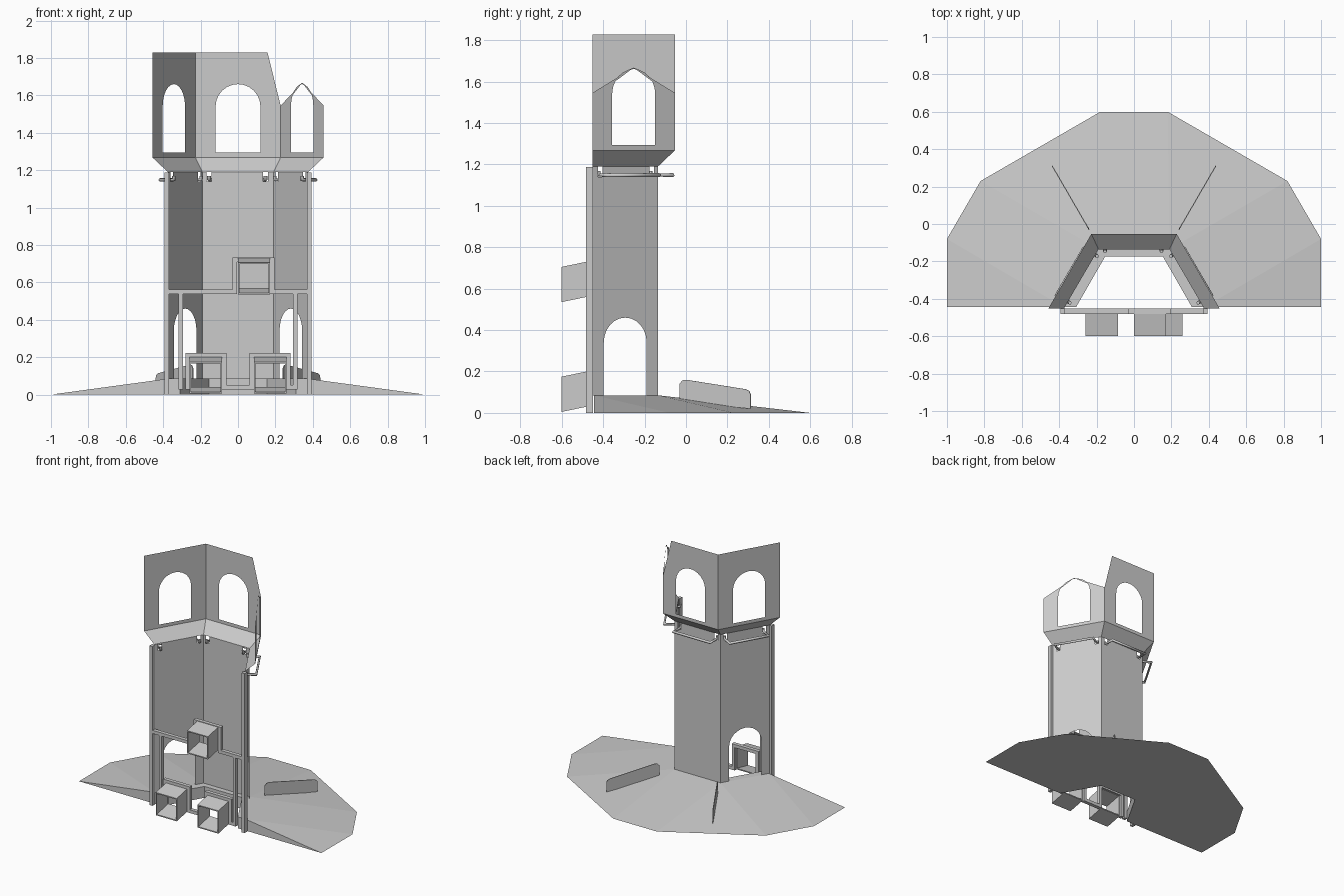
import bpy, bmesh, math
from mathutils import Vector

if "Cube" in bpy.data.objects:
    bpy.data.objects.remove(bpy.data.objects["Cube"])


def finish(name, bm, fix=True):
    if fix:
        bmesh.ops.recalc_face_normals(bm, faces=bm.faces)
    me = bpy.data.meshes.new(name)
    bm.to_mesh(me)
    bm.free()
    ob = bpy.data.objects.new(name, me)
    bpy.context.collection.objects.link(ob)
    return ob


def mesh(name, verts, faces):
    bm = bmesh.new()
    vs = [bm.verts.new(v) for v in verts]
    for f in faces:
        bm.faces.new([vs[i] for i in f])
    return finish(name, bm)


def panel(name, p0, p1, loops):
    """Thin upright sheet from p0 to p1; loops are (along, z) outlines and holes."""
    p0, p1 = Vector((*p0, 0)), Vector((*p1, 0))
    d = (p1 - p0).normalized()
    out = Vector((-d.y, d.x, 0))
    bm = bmesh.new()
    for loop in loops:
        vs = [bm.verts.new(p0 + d * s + Vector((0, 0, z))) for s, z in loop]
        for a, b in zip(vs, vs[1:] + vs[:1]):
            bm.edges.new((a, b))
    bmesh.ops.triangle_fill(bm, use_beauty=True, use_dissolve=False, edges=bm.edges[:])
    for f in bm.faces:
        f.normal_update()
        if f.normal.dot(out) < 0:
            f.normal_flip()
    return finish(name, bm, False)


def arch(mid, half, z0, z1):
    spring = z1 - half
    pts = [(mid - half, z0)]
    for i in range(13):
        a = math.pi - math.pi * i / 12
        pts.append((mid + half * math.cos(a), spring + half * math.sin(a)))
    return pts + [(mid + half, z0)]


def add_box(bm, x0, x1, y0, y1, z0, z1):
    m = bmesh.ops.create_cube(bm, size=1)["verts"]
    for v in m:
        v.co = Vector(((x0 + x1) / 2 + v.co.x * (x1 - x0),
                       (y0 + y1) / 2 + v.co.y * (y1 - y0),
                       (z0 + z1) / 2 + v.co.z * (z1 - z0)))


def bar_path(name, pts, w=0.024):
    """Square bars in the front plane along axis-aligned (x, z) points."""
    bm = bmesh.new()
    h = w / 2
    for (xa, za), (xb, zb) in zip(pts, pts[1:]):
        add_box(bm, min(xa, xb) - h, max(xa, xb) + h, -0.48, -0.452,
                max(0, min(za, zb) - h), max(za, zb) + h)
    return finish(name, bm)


def pipe(name, pts, r):
    cu = bpy.data.curves.new(name, "CURVE")
    cu.dimensions = "3D"
    cu.bevel_depth, cu.bevel_resolution, cu.use_fill_caps = r, 1, True
    sp = cu.splines.new("POLY")
    sp.points.add(len(pts) - 1)
    for p, c in zip(sp.points, pts):
        p.co = (*c, 1)
    ob = bpy.data.objects.new(name, cu)
    bpy.context.collection.objects.link(ob)


# Half-hexagon plans, left front to right front
LOW = [(-0.375, -0.452), (-0.19, -0.135), (0.19, -0.135), (0.375, -0.452)]
UP = [(-0.458, -0.452), (-0.228, -0.053), (0.228, -0.053), (0.458, -0.452)]
SIDES = ["left", "back", "right"]

# Ground skirt: sloped solid with an opening under the tower
inner = [(-0.31, -0.445), (-0.155, -0.175), (0.155, -0.175), (0.31, -0.445)]
base = [(-0.375, -0.445)] + LOW[1:3] + [(0.375, -0.445)]
rim = [(-1, -0.445), (-1, -0.08), (-0.82, 0.23), (-0.18, 0.6),
       (0.18, 0.6), (0.82, 0.23), (1, -0.08), (1, -0.445)]
verts = ([(x, y, 0) for x, y in rim] + [(x, y, 0.085) for x, y in base]
         + [(x, y, 0.085) for x, y in inner] + [(x, y, 0) for x, y in inner])
mesh("ground_skirt", verts, [
    (0, 1, 8), (1, 2, 8), (2, 9, 8), (2, 3, 9), (3, 4, 10, 9), (4, 5, 10),
    (5, 11, 10), (5, 6, 11), (6, 7, 11),
    (8, 9, 13, 12), (9, 10, 14, 13), (10, 11, 15, 14),
    (12, 13, 17, 16), (13, 14, 18, 17), (14, 15, 19, 18),
    (0, 8, 12, 16), (7, 19, 15, 11),
    (0, 16, 17, 2, 1), (2, 17, 3), (3, 17, 18, 4), (4, 18, 5), (5, 18, 19, 7, 6)])

# Lower tower walls with doors at the sides, and notches under the flare
for i, side in enumerate(SIDES):
    p0, p1 = LOW[i], LOW[i + 1]
    L = (Vector(p1) - Vector(p0)).length
    near, far = (0.043, L - 0.035) if i == 0 else (0.035, L - 0.043)
    bottom, seam, top = 0.085, 0.545, 1.19
    low = [(0, seam), (0, bottom)]
    if i != 1:
        low += arch(0.5 * L, 0.12, bottom, 0.46)
    low += [(L, bottom), (L, seam)]
    panel(side + "_lower_wall", p0, p1, [low])
    up = [(0, seam), (L, seam), (L, top)]
    for c in (far, near):
        up += [(c + 0.013, top), (c + 0.013, 1.14), (c - 0.013, 1.14), (c - 0.013, top)]
    panel(side + "_middle_wall", p0, p1, [up + [(0, top)]])

    # Rail looping out of the notches
    a, b = Vector((*p0, 0)), Vector((*p1, 0))
    d = (b - a).normalized()
    out = Vector((-d.y, d.x, 0))
    up_z = Vector((0, 0, 1.148))
    q0, q1 = a + d * near + up_z, a + d * far + up_z
    hook = Vector((0, 0, 0.02))
    pipe(side + "_rail", [q0 - out * 0.012 + hook, q0 - out * 0.012, q0 + out * 0.072,
                          q1 + out * 0.072, q1 - out * 0.012, q1 - out * 0.012 + hook], 0.01)

# Flare between the tower and its top storey
mesh("flared_collar", [(x, y, 1.19) for x, y in LOW] + [(x, y, 1.268) for x, y in UP],
     [(i, i + 1, i + 5, i + 4) for i in range(3)])

# Top storey with arched windows; the right side is broken away
L = (Vector(UP[1]) - Vector(UP[0])).length
B = 2 * UP[2][0]
Z0, ZT = 1.268, 1.828
outlines = [
    [(0, Z0), (L, Z0), (L, ZT), (0, ZT)],
    [(0, Z0), (B, Z0), (B, 1.545), (0.158 + B / 2, ZT), (0, ZT)],
    [(0, Z0), (L, Z0), (L, 1.545), (L / 2, 1.667), (0, 1.545)]]
for i, (side, o) in enumerate(zip(SIDES, outlines)):
    panel(side + "_upper_wall", UP[i], UP[i + 1],
          [o, arch((B if i == 1 else L) / 2, 0.12, 1.293, 1.66)])

# Thin rounded fins standing on the ground
for s in (-1, 1):
    prof = [(0, 0.055), (0, 0.14), (0.015, 0.157), (0.035, 0.16), (0.37, 0.114),
            (0.388, 0.105), (0.395, 0.09), (0.395, 0.02)]
    fin = panel(("left" if s < 0 else "right") + "_fin",
                (s * 0.24, -0.03), (s * 0.44, 0.315), [prof])
    m = fin.modifiers.new("thickness", "SOLIDIFY")
    m.thickness, m.offset = 0.005, 0

# Front posts and channel frame
for s in (-1, 1):
    side = "left" if s < 0 else "right"
    bm = bmesh.new()
    add_box(bm, s * 0.38 - 0.012, s * 0.38 + 0.012, -0.482, -0.45, 0, 1.188)
    finish(side + "_front_post", bm)
    bar_path(side + "_inner_post", [(s * 0.305, 0.04), (s * 0.305, 0.55)])
bar_path("upper_frame", [(-0.37, 0.55), (-0.018, 0.55), (-0.018, 0.722),
                         (0.182, 0.722), (0.182, 0.55), (0.37, 0.55)])
bar_path("lower_frame", [(-0.27, 0.04), (-0.27, 0.21), (-0.073, 0.21), (-0.073, 0.04),
                         (0.073, 0.04), (0.073, 0.21), (0.27, 0.21), (0.27, 0.04),
                         (0.305, 0.04)])

# Tilted hollow square spouts
for name, x0, x1, z in (("left_spout", -0.258, -0.085, 0.005),
                        ("right_spout", 0.085, 0.258, 0.005),
                        ("upper_spout", 0, 0.172, 0.535)):
    verts = []
    for y, dz in ((-0.6, 0), (-0.465, 0.028)):
        for t in (0, 0.008):
            verts += [(x, y, zz + dz) for x, zz in (
                (x0 + t, z + t), (x1 - t, z + t), (x1 - t, z + 0.17 - t), (x0 + t, z + 0.17 - t))]
    faces = []
    for i in range(4):
        j = (i + 1) % 4
        faces += [(i, j, j + 8, i + 8), (i + 4, i + 12, j + 12, j + 4),
                  (i, i + 4, j + 4, j), (i + 8, j + 8, j + 12, i + 12)]
    mesh(name, verts, faces)
